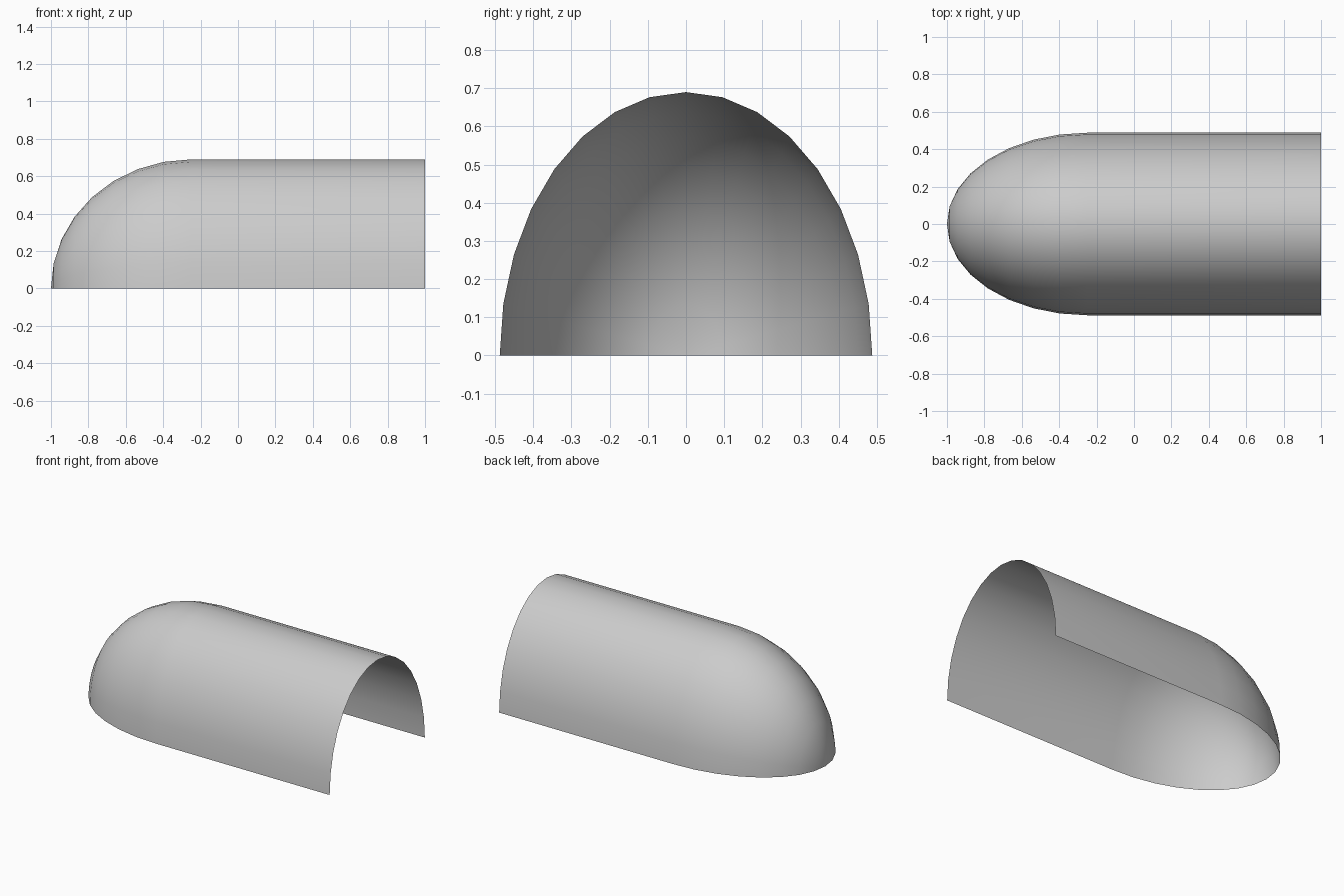
import bpy, bmesh
from math import sin, cos, pi

if "Cube" in bpy.data.objects:
    bpy.data.objects.remove(bpy.data.objects["Cube"])

RX, RY, RZ = 0.75, 0.488, 0.69   # dome length, half width, height
SEG, RINGS = 16, 8               # sides of the half arch, rings of the dome
X_JOIN, X_OPEN = -0.25, 1.0

bm = bmesh.new()


def arch(x, s):
    """Half-ellipse row of vertices at x, scaled by s."""
    return [bm.verts.new((x, s * RY * cos(pi * i / SEG),
                          s * RZ * sin(pi * i / SEG) if 0 < i < SEG else 0.0))
            for i in range(SEG + 1)]


# Straight tunnel, then dome rings shrinking toward the nose
rows = [arch(X_OPEN, 1)]
for k in range(RINGS):
    a = k * pi / 2 / RINGS
    rows.append(arch(X_JOIN - RX * sin(a), cos(a)))
for r0, r1 in zip(rows, rows[1:]):
    for i in range(SEG):
        bm.faces.new((r0[i], r0[i + 1], r1[i + 1], r1[i]))

# Nose tip fan
tip = bm.verts.new((X_JOIN - RX, 0, 0))
for i in range(SEG):
    bm.faces.new((rows[-1][i], rows[-1][i + 1], tip))

# Normals face outward
bm.normal_update()
top = max(bm.faces, key=lambda f: f.calc_center_median().z)
if top.normal.z < 0:
    bmesh.ops.reverse_faces(bm, faces=bm.faces[:])
for f in bm.faces:
    f.smooth = True

mesh = bpy.data.meshes.new("domed_shell")
bm.to_mesh(mesh)
bm.free()
shell = bpy.data.objects.new("domed_shell", mesh)
bpy.context.collection.objects.link(shell)
